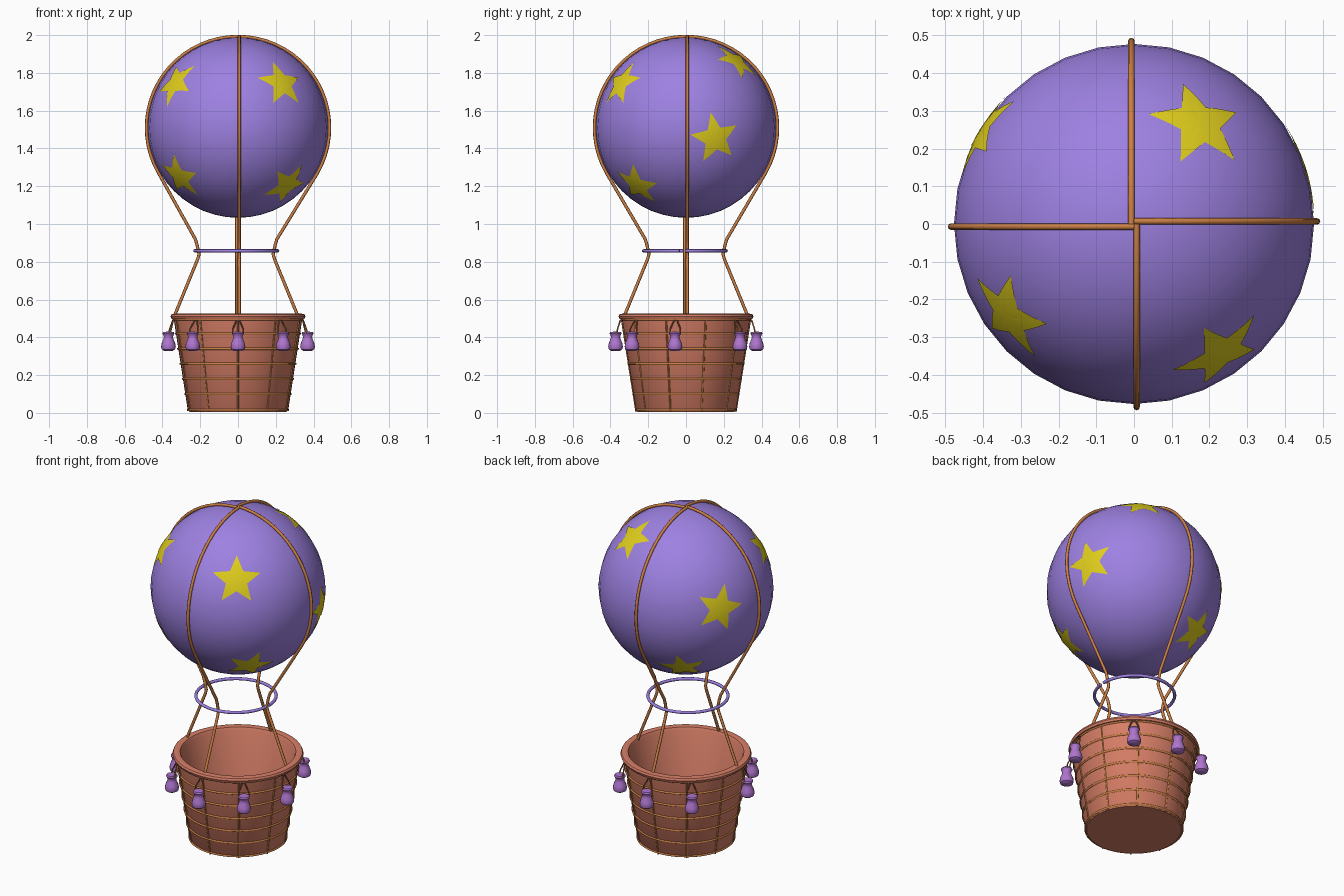
import bpy, bmesh, math
from math import sin, cos, pi, radians
from mathutils import Vector

if "Cube" in bpy.data.objects:
    bpy.data.objects.remove(bpy.data.objects["Cube"])


def mat(name, r, g, b):
    m = bpy.data.materials.new(name)
    m.diffuse_color = (r, g, b, 1)
    m.use_nodes = True
    m.node_tree.nodes["Principled BSDF"].inputs["Base Color"].default_value = m.diffuse_color
    return m


VIOLET = mat("balloon violet", 0.34, 0.22, 0.76)
YELLOW = mat("star yellow", 0.75, 0.62, 0.012)
ROPE = mat("rope brown", 0.60, 0.215, 0.06)
TIE = mat("tie brown", 0.33, 0.13, 0.05)
CLAY = mat("basket terracotta", 0.68, 0.21, 0.135)
PURPLE = mat("sandbag purple", 0.43, 0.18, 0.62)

C = Vector((0, 0, 1.51))   # balloon centre
R = 0.477                  # balloon radius


def finish(name, bm, material, angle=40):
    me = bpy.data.meshes.new(name)
    bm.to_mesh(me)
    bm.free()
    me.materials.append(material)
    ob = bpy.data.objects.new(name, me)
    bpy.context.collection.objects.link(ob)
    bpy.ops.object.select_all(action='DESELECT')
    ob.select_set(True)
    bpy.context.view_layer.objects.active = ob
    bpy.ops.object.shade_smooth_by_angle(angle=radians(angle))
    return ob


def lathe(name, profile, material, segs=32, loc=(0, 0, 0)):
    """Revolve (radius, z) points; both ends of the profile lie on the axis."""
    bm = bmesh.new()
    vs = [bm.verts.new((r, 0, z)) for r, z in profile]
    es = [bm.edges.new(p) for p in zip(vs, vs[1:])]
    bmesh.ops.spin(bm, geom=vs + es, cent=(0, 0, 0), axis=(0, 0, 1),
                   angle=2 * pi, steps=segs)
    bmesh.ops.remove_doubles(bm, verts=bm.verts, dist=1e-5)
    bmesh.ops.recalc_face_normals(bm, faces=bm.faces)
    bmesh.ops.translate(bm, verts=bm.verts, vec=loc)
    return finish(name, bm, material)


def tube(name, points, radius, material, sides=8, closed=False):
    """Round tube along a path of points."""
    bm = bmesh.new()
    pts = [Vector(p) for p in points]
    n = len(pts)
    rings, side = [], None
    for i, p in enumerate(pts):
        a = pts[(i - 1) % n] if closed or i > 0 else p
        b = pts[(i + 1) % n] if closed or i < n - 1 else p
        t = (b - a).normalized()
        if closed:
            side = Vector((0, 0, 1))
        elif side is None:
            side = t.orthogonal()
        side = (side - t * side.dot(t)).normalized()
        up = t.cross(side)
        rings.append([bm.verts.new(p + radius * (cos(2 * pi * k / sides) * side
                      + sin(2 * pi * k / sides) * up)) for k in range(sides)])
    for i in range(n if closed else n - 1):
        a, b = rings[i], rings[(i + 1) % n]
        for k in range(sides):
            j = (k + 1) % sides
            bm.faces.new((a[k], a[j], b[j], b[k]))
    if not closed:
        bm.faces.new(rings[0])
        bm.faces.new(rings[-1])
    bmesh.ops.recalc_face_normals(bm, faces=bm.faces)
    return finish(name, bm, material, 60)


def circle(r, z, n=48, cx=0.0, cy=0.0):
    return [(cx + r * cos(2 * pi * k / n), cy + r * sin(2 * pi * k / n), z)
            for k in range(n)]


# balloon envelope
bm = bmesh.new()
bmesh.ops.create_uvsphere(bm, u_segments=32, v_segments=24, radius=R)
bmesh.ops.translate(bm, verts=bm.verts, vec=C)
finish("balloon", bm, VIOLET)


# painted stars: thin patches wrapped on the sphere
def star(i, direction, turn, size=0.142):
    n = Vector(direction).normalized()
    up = (Vector((0, 0, 1)) - n * n.z).normalized()
    right = up.cross(n)
    corners = []
    for k in range(10):
        a = radians(turn) + k * pi / 5
        r = size * (1 if k % 2 == 0 else 0.43)
        corners.append(-sin(a) * r * right + cos(a) * r * up)
    outline = []
    for k in range(10):
        for s in range(3):
            outline.append(corners[k].lerp(corners[(k + 1) % 10], s / 3))
    bm = bmesh.new()

    def on_sphere(d):
        return bm.verts.new(C + (n * R + d).normalized() * (R + 0.002))
    mid = on_sphere(Vector())
    prev = None
    for f in (0.25, 0.5, 0.75, 1.0):
        ring = [on_sphere(d * f) for d in outline]
        m = len(ring)
        for k in range(m):
            j = (k + 1) % m
            if prev is None:
                bm.faces.new((mid, ring[k], ring[j]))
            else:
                bm.faces.new((prev[k], ring[k], ring[j], prev[j]))
        prev = ring
    finish(f"star_{i}", bm, YELLOW)


STARS = [((-0.33, -0.24, 0.235), 37), ((0.225, -0.335, 0.23), 0),
         ((0.17, 0.265, 0.35), 6), ((-0.405, 0.25, 0.075), -18),
         ((-0.31, -0.25, -0.26), -12), ((0.26, -0.26, -0.305), -18),
         ((0.445, 0.155, -0.055), 11), ((-0.185, 0.30, -0.32), 10)]
for i, (d, t) in enumerate(STARS):
    star(i, d, t)

# four ropes from the crown over the balloon to the basket
path = [(0.485 * cos(radians(a)), 1.51 + 0.483 * sin(radians(a)))
        for a in range(90, -31, -6)]
path += [(0.216, 0.92), (0.207, 0.89), (0.196, 0.84), (0.203, 0.815), (0.328, 0.51)]
for q in range(4):
    c, s = round(cos(q * pi / 2)), round(sin(q * pi / 2))
    off = 0.007
    # the ropes lean slightly to the left below the balloon
    tube(f"rope_{q}", [(r * c - off * s - (0.01 if z < 1 and c else 0),
                        r * s + off * c, z) for r, z in path], 0.0085, ROPE)

# gathering ring
tube("rope_ring", circle(0.219, 0.858, 48, -0.009, -0.006), 0.009, VIOLET)

# basket shell with rolled rim
lathe("basket", [(0, 0.006), (0.258, 0.006), (0.266, 0.015), (0.340, 0.495),
                 (0.352, 0.498), (0.357, 0.51), (0.352, 0.522), (0.335, 0.526),
                 (0.316, 0.522), (0.308, 0.505), (0.235, 0.04), (0, 0.04)],
      CLAY, 48)


def wall(z):
    return 0.264 + (0.340 - 0.264) * (z - 0.01) / 0.485


# woven hoops and slats on the basket
for i, z in enumerate((0.015, 0.10, 0.18, 0.26, 0.34, 0.42, 0.495)):
    tube(f"basket_hoop_{i}", circle(wall(z) + 0.001, z), 0.006, ROPE, 6, True)
for i in range(10):
    a = radians(-54 + 36 * i)
    tube(f"basket_slat_{i}", [(wall(z) * cos(a), wall(z) * sin(a), z)
         for z in (0.006, 0.25, 0.495)], 0.005, ROPE, 6)

# sandbags hanging under the rim
BAG = [(0, 0.328), (0.024, 0.329), (0.035, 0.336), (0.039, 0.350), (0.036, 0.368),
       (0.027, 0.390), (0.024, 0.402), (0.027, 0.412), (0.032, 0.421), (0.028, 0.429),
       (0, 0.430)]
for i, deg in enumerate((-90, -50, -9, 50, 90, 130, 189, 230)):
    a = radians(deg)
    out, tan = Vector((cos(a), sin(a), 0)), Vector((-sin(a), cos(a), 0))
    lathe(f"sandbag_{i}", BAG, PURPLE, 16, out * 0.373)
    loop = [(-0.029, 0.368, 0.42), (-0.027, 0.362, 0.445), (-0.008, 0.348, 0.49),
            (0.008, 0.348, 0.49), (0.027, 0.362, 0.445), (0.029, 0.368, 0.42)]
    tube(f"sandbag_tie_{i}", [tan * t + out * r + Vector((0, 0, z)) for t, r, z in loop],
         0.004, TIE, 6)
